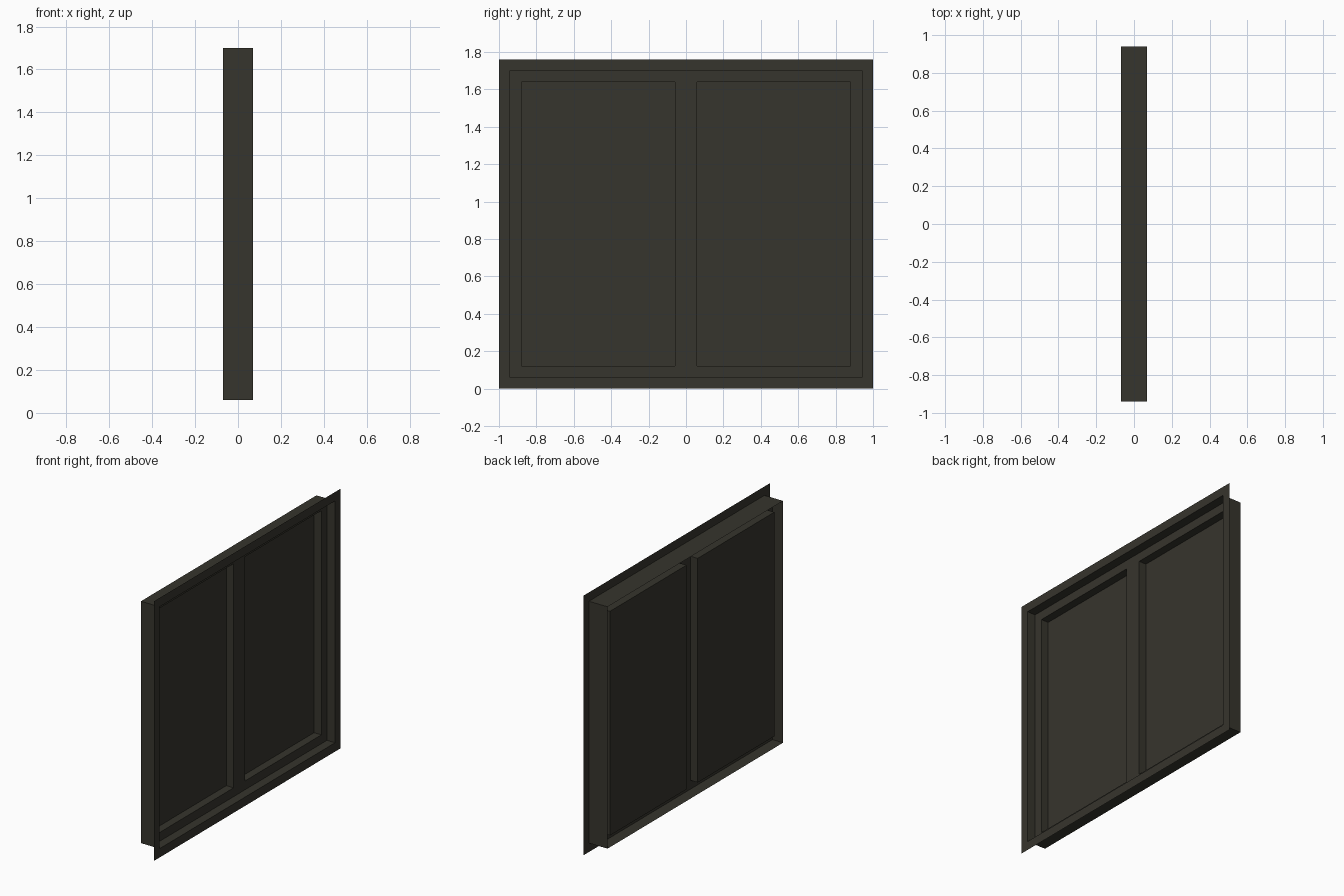
import bpy, bmesh

cube = bpy.data.objects.get("Cube")
if cube:
    bpy.data.objects.remove(cube, do_unlink=True)

# One dark bronze finish for the whole window
finish = bpy.data.materials.new("dark_bronze")
finish.use_nodes = True
colour = (0.037, 0.035, 0.026, 1)
finish.diffuse_color = colour
finish.node_tree.nodes["Principled BSDF"].inputs["Base Color"].default_value = colour

# Depths along x, half width and half height of each outline
FRONT, SASH, GLASS, BACK = 0.07, 0.009, -0.046, -0.07
MID = 0.88
FLANGE = (-1, 1, 0, 2 * MID)
CASE = (-0.94, 0.94, 0.06, 1.70)
PANES = {"right_pane": (-0.88, -0.06, 0.12, 1.64),
         "left_pane": (0.06, 0.88, 0.12, 1.64)}


def loop(bm, box, x):
    y0, y1, z0, z1 = box
    return [bm.verts.new((x, y, z)) for y, z in
            ((y0, z0), (y1, z0), (y1, z1), (y0, z1))]


def bridge(bm, a, b):
    for i in range(4):
        j = (i + 1) % 4
        bm.faces.new((a[i], a[j], b[j], b[i]))


def finish_part(name, bm):
    mesh = bpy.data.meshes.new(name)
    bm.to_mesh(mesh)
    bm.free()
    mesh.materials.append(finish)
    obj = bpy.data.objects.new(name, mesh)
    bpy.context.collection.objects.link(obj)


# Thin mounting flange around the front
bm = bmesh.new()
bridge(bm, loop(bm, FLANGE, FRONT), loop(bm, CASE, FRONT))
finish_part("mounting_flange", bm)

# Thin casing walls, open at the back
bm = bmesh.new()
bridge(bm, loop(bm, CASE, BACK), loop(bm, CASE, FRONT))
finish_part("casing", bm)

# Recessed sash sheet: two stiles, a mullion, and rails between them
bm = bmesh.new()
y_cuts = (-0.94, -0.88, -0.06, 0.06, 0.88, 0.94)
z_cuts = (0.06, 0.12, 1.64, 1.70)
for i in range(5):
    for k in range(3):
        if k == 1 and i in (1, 3):
            continue
        bm.faces.new(loop(bm, (y_cuts[i], y_cuts[i + 1],
                               z_cuts[k], z_cuts[k + 1]), SASH))
bmesh.ops.remove_doubles(bm, verts=bm.verts[:], dist=0.0001)
bmesh.ops.dissolve_limit(bm, angle_limit=0.01, verts=bm.verts[:], edges=bm.edges[:])
finish_part("sash_frame", bm)

# Two pane trays sunk behind the sash
for name, box in PANES.items():
    bm = bmesh.new()
    rim, floor = loop(bm, box, SASH), loop(bm, box, GLASS)
    bridge(bm, rim, floor)
    bm.faces.new(floor)
    finish_part(name, bm)
